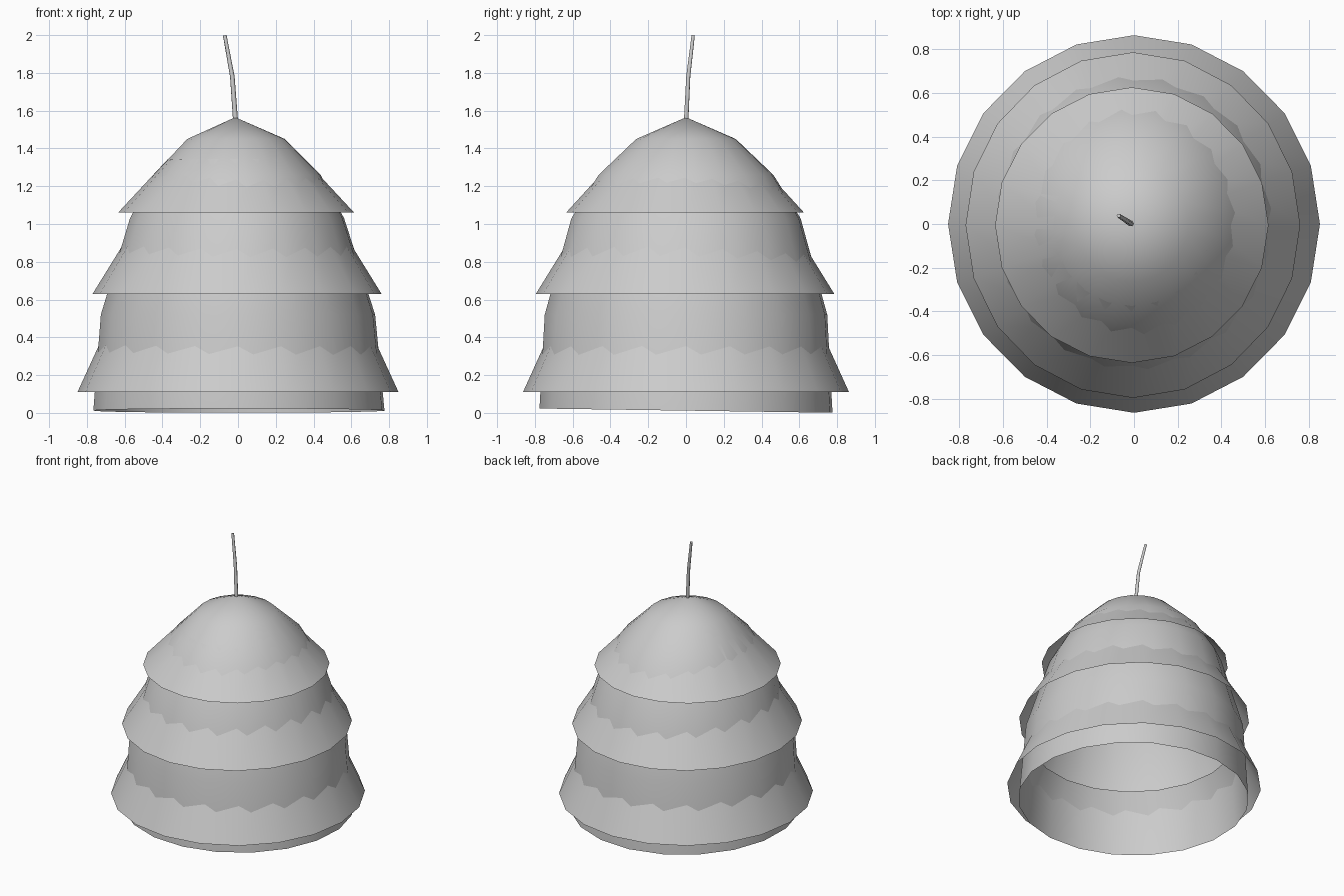
import bpy, bmesh
from math import sin, cos, tau, radians

if "Cube" in bpy.data.objects:
    bpy.data.objects.remove(bpy.data.objects["Cube"])

SIDES = 20


def lathe(name, rings, turn=0.0, apex=None):
    """Skin open elliptical rings (cx, cy, rx, ry, z); close with a fan if apex is given."""
    bm = bmesh.new()
    loops = []
    for cx, cy, rx, ry, z in rings:
        loops.append([bm.verts.new((cx + rx * cos(tau * i / SIDES + turn),
                                    cy + ry * sin(tau * i / SIDES + turn), z))
                      for i in range(SIDES)])
    for a, b in zip(loops, loops[1:]):
        for i in range(SIDES):
            j = (i + 1) % SIDES
            bm.faces.new((a[i], a[j], b[j], b[i]))
    if apex:
        tip = bm.verts.new(apex)
        for i in range(SIDES):
            bm.faces.new((loops[-1][i], loops[-1][(i + 1) % SIDES], tip))
    for f in bm.faces:
        f.smooth = True
    mesh = bpy.data.meshes.new(name)
    # the lower rim leans down slightly towards the back
    bm.verts.ensure_lookup_table()
    bm.to_mesh(mesh)
    bm.free()
    ob = bpy.data.objects.new(name, mesh)
    bpy.context.collection.objects.link(ob)
    return ob


# Inner dome shell, open at the bottom
dome = lathe("dome_shell", [
    (0.005, 0, 0.775, 0.78, 0.012),
    (0, 0, 0.73, 0.752, 0.52),
    (-0.005, 0, 0.57, 0.61, 1.03),
    (-0.005, 0, 0.445, 0.465, 1.26),
    (-0.01, 0, 0.26, 0.265, 1.45),
], turn=radians(6), apex=(-0.015, 0, 1.565))
for v in dome.data.vertices[:SIDES]:
    v.co.z -= 0.0145 * v.co.y

# Three flared skirts whose tops sink into the dome
lathe("lower_skirt", [(0, 0, 0.85, 0.863, 0.11), (0, 0, 0.685, 0.70, 0.47)])
lathe("middle_skirt", [(-0.005, -0.005, 0.765, 0.79, 0.63), (-0.005, -0.005, 0.555, 0.58, 0.97)])
lathe("upper_skirt", [(-0.01, -0.005, 0.625, 0.63, 1.06), (-0.01, -0.005, 0.36, 0.37, 1.345)])

# Thin bent stem on top
curve = bpy.data.curves.new("stem", 'CURVE')
curve.dimensions = '3D'
curve.bevel_depth = 0.012
curve.bevel_resolution = 1
curve.use_fill_caps = True
path = [(-0.012, 0, 1.53, 1.1), (-0.03, 0.012, 1.78, 1.0), (-0.07, 0.038, 1.998, 0.8)]
spline = curve.splines.new('POLY')
spline.points.add(len(path) - 1)
for p, (x, y, z, r) in zip(spline.points, path):
    p.co = (x, y, z, 1)
    p.radius = r
stem = bpy.data.objects.new("stem", curve)
bpy.context.collection.objects.link(stem)
